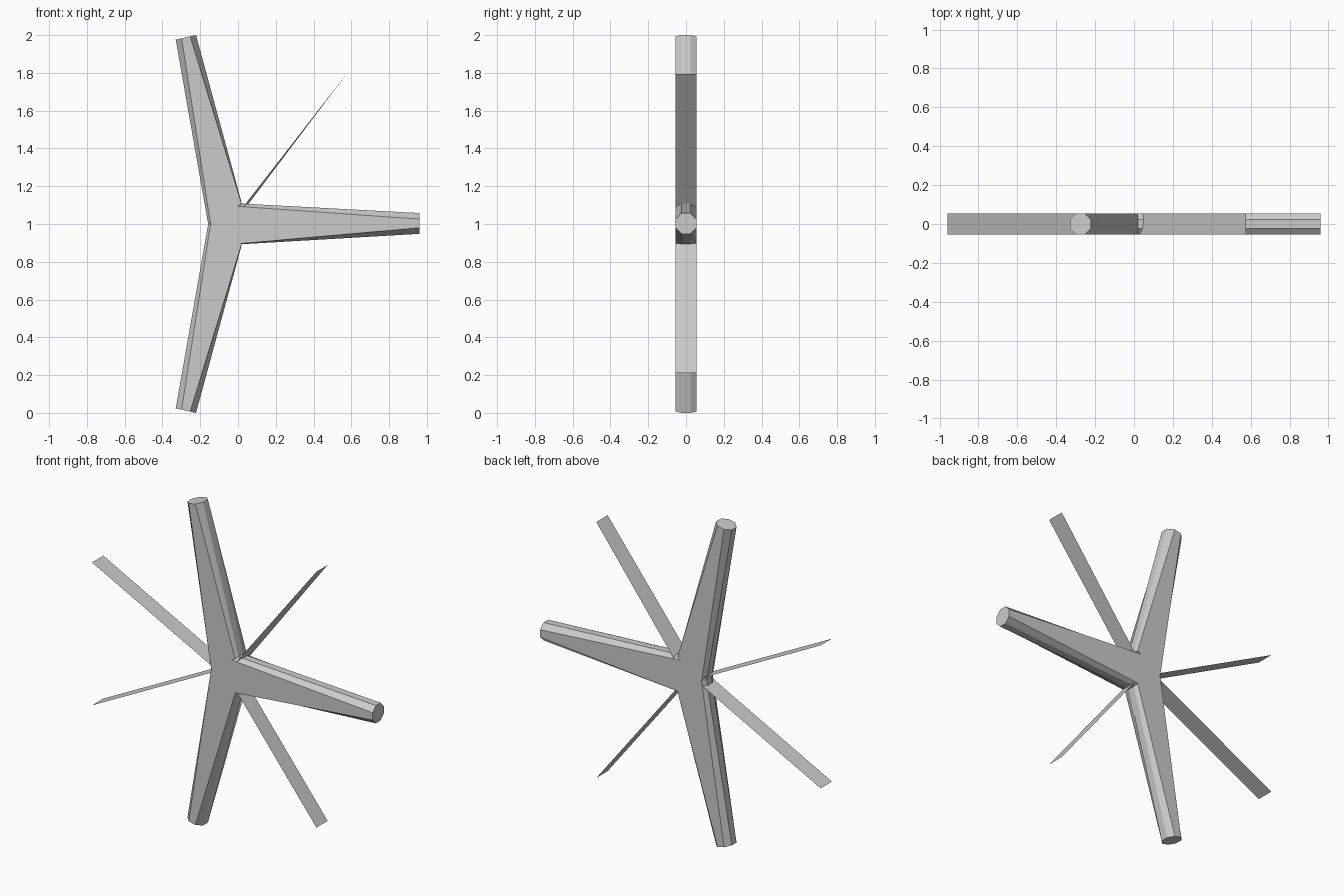
import bpy, bmesh
from mathutils import Vector

if "Cube" in bpy.data.objects:
    bpy.data.objects.remove(bpy.data.objects["Cube"])

W, N = 0.055, 0.023          # octagon half width and half flat


def make(name, bm):
    bmesh.ops.recalc_face_normals(bm, faces=bm.faces[:])
    me = bpy.data.meshes.new(name)
    bm.to_mesh(me)
    bm.free()
    ob = bpy.data.objects.new(name, me)
    bpy.context.collection.objects.link(ob)
    return ob


def ring(a_out, a_in, b_in, b_out):
    """Octagonal section: flat side a, chamfers, front/back, flat side b."""
    order = [(a_out, -N), (a_in, -W), (b_in, -W), (b_out, -N),
             (b_out, N), (b_in, W), (a_in, W), (a_out, N)]
    return [Vector((p[0], y, p[1])) for p, y in order]


def tip_ring(center, side):
    c, s = Vector(center), Vector(side).normalized()
    return ring(c + s * W, c + s * N, c - s * N, c - s * W)


def arm(name, rings):
    bm = bmesh.new()
    loops = [[bm.verts.new(v) for v in r] for r in rings]
    for r0, r1 in zip(loops, loops[1:]):
        for i in range(8):
            j = (i + 1) % 8
            bm.faces.new((r0[i], r0[j], r1[j], r1[i]))
    bm.faces.new(loops[0])
    bm.faces.new(loops[-1][::-1])
    return make(name, bm)


def flip(p):
    return (p[0], 2 - p[1])


# Upper and lower arms, mirrored about z = 1 and meeting at the hub
up_tip, up_side = (-0.276, 1.988), (-0.975, -0.22)
root = [(-0.158, 1.0), (-0.145, 1.0), (0.019, 1.107), (0.02, 1.11)]
arm("upper_arm", [tip_ring(up_tip, up_side), ring(*root)])
arm("lower_arm", [tip_ring(flip(up_tip), (-0.975, 0.22)),
                  ring(*[flip(p) for p in root])])

# Right arm, running back through the hub
arm("right_arm", [
    tip_ring((0.96, 1.003), (0, 1)),
    ring((0.02, 1.108), (0.02, 1.092), (0.02, 0.897), (0.02, 0.893)),
    ring((-0.14, 1.105), (-0.14, 1.10), (-0.14, 0.90), (-0.14, 0.895))])


# Thin flat blades between the arms
def blade(name, start_front, start_back, tip):
    bm = bmesh.new()
    pts = [(start_front, -W), (start_back, W), (tip, W), (tip, -W)]
    bm.faces.new([bm.verts.new((p[0], y, p[1])) for p, y in pts])
    make(name, bm)


blade("upper_right_blade", (0.027, 1.09), (0.043, 1.09), (0.575, 1.795))
blade("lower_right_blade", (0.027, 0.91), (0.027, 0.91), (0.575, 0.212))
blade("upper_left_blade", (-0.15, 1.025), (-0.15, 1.025), (-0.96, 1.442))
blade("lower_left_blade", (-0.15, 0.975), (-0.15, 0.975), (-0.96, 0.558))
